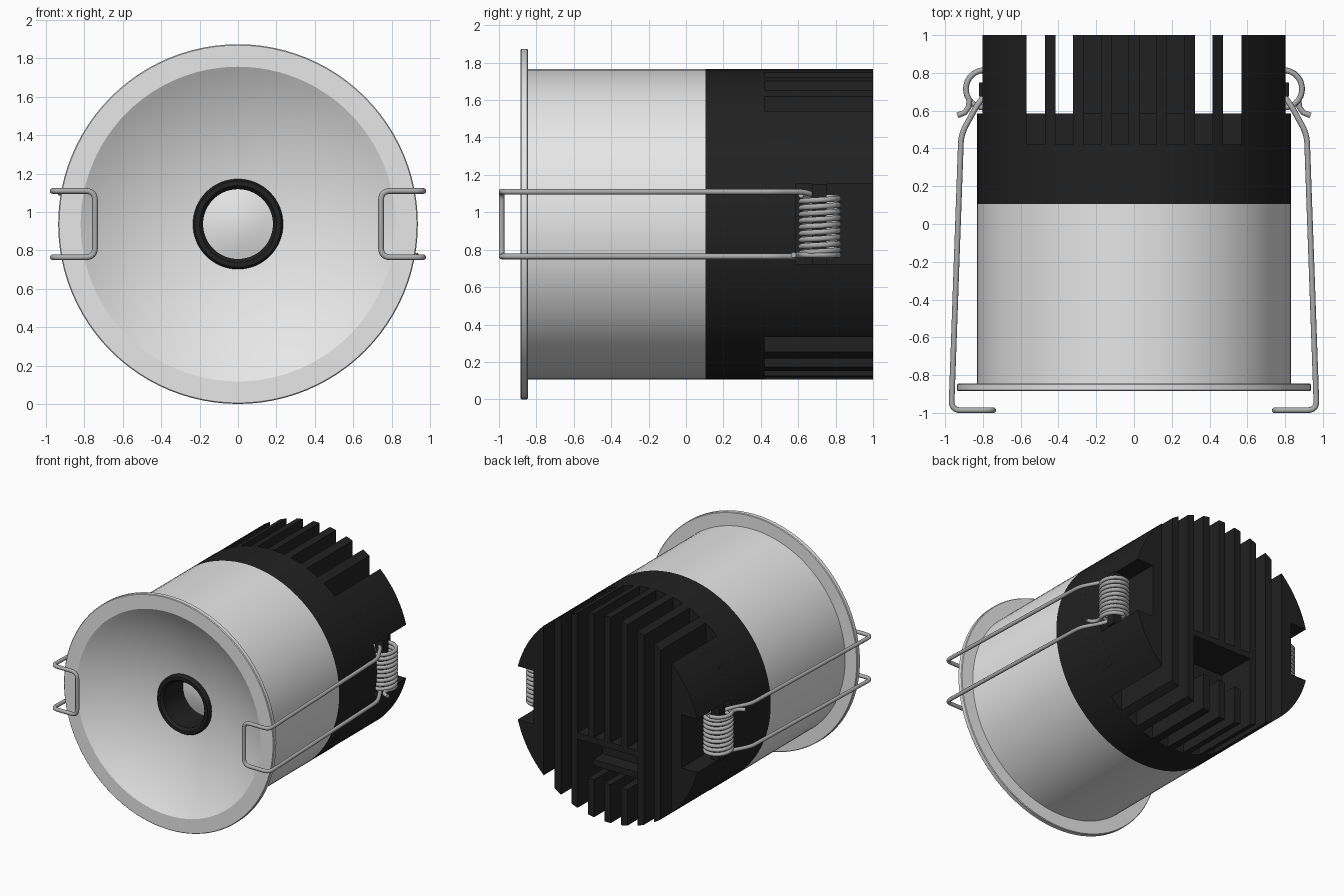
import bpy, bmesh, math
from mathutils import Vector, Matrix

if "Cube" in bpy.data.objects:
    bpy.data.objects.remove(bpy.data.objects["Cube"])

C = 0.937  # height of the lamp axis
R = 0.83   # body radius


def material(name, value):
    m = bpy.data.materials.new(name)
    m.use_nodes = True
    col = (value, value, value, 1)
    m.diffuse_color = col
    m.node_tree.nodes["Principled BSDF"].inputs["Base Color"].default_value = col
    return m


SILVER = material("light grey", 0.8)
BLACK = material("matte black", 0.015)
WHITE = material("lens white", 1.0)
STEEL = material("spring steel", 0.42)


def smooth(ob, degrees=30):
    bpy.ops.object.select_all(action="DESELECT")
    ob.select_set(True)
    bpy.context.view_layer.objects.active = ob
    bpy.ops.object.shade_smooth_by_angle(angle=math.radians(degrees))


def add(name, bm, mat):
    bmesh.ops.recalc_face_normals(bm, faces=bm.faces)
    mesh = bpy.data.meshes.new(name)
    bm.to_mesh(mesh)
    bm.free()
    ob = bpy.data.objects.new(name, mesh)
    bpy.context.collection.objects.link(ob)
    mesh.materials.append(mat)
    smooth(ob)
    return ob


def lathe(name, profile, mat, closed=True, steps=96):
    """Spin (radius, y) points about the lamp axis."""
    bm = bmesh.new()
    vs = [bm.verts.new((r, y, C)) for r, y in profile]
    edges = [bm.edges.new(p) for p in zip(vs, vs[1:])]
    if closed:
        edges.append(bm.edges.new((vs[-1], vs[0])))
    bmesh.ops.spin(bm, geom=vs + edges, cent=(0, 0, C), axis=(0, 1, 0),
                   angle=math.tau, steps=steps, use_duplicate=False)
    bmesh.ops.remove_doubles(bm, verts=bm.verts, dist=0.0005)
    add(name, bm, mat)


def prism(name, outline, y0, y1):
    """Extrude an (x, z) outline along y; z is relative to the axis."""
    bm = bmesh.new()
    face = bm.faces.new([bm.verts.new((x, y0, C + z)) for x, z in outline])
    out = bmesh.ops.extrude_face_region(bm, geom=[face])["geom"]
    bmesh.ops.translate(bm, vec=(0, y1 - y0, 0),
                        verts=[v for v in out if isinstance(v, bmesh.types.BMVert)])
    add(name, bm, BLACK)


def box(name, x0, x1, y0, y1, z0, z1):
    prism(name, [(x0, z0), (x1, z0), (x1, z1), (x0, z1)], y0, y1)


def arc(x0, x1, sign, n=8):
    """Points of the body circle between two x values, above or below the axis."""
    a0, a1 = math.acos(x0 / R), math.acos(x1 / R)
    return [(R * math.cos(a0 + (a1 - a0) * i / n),
             sign * R * math.sin(a0 + (a1 - a0) * i / n)) for i in range(n + 1)]


# Housing with flange and shallow bowl reflector
rim_y, bowl_r = -0.885, 1.56
edge = math.sqrt(bowl_r ** 2 - 0.82 ** 2)
bowl = []
for i in range(17):
    r = 0.21 + (0.82 - 0.21) * i / 16
    bowl.append((r, rim_y + math.sqrt(bowl_r ** 2 - r * r) - edge))
lathe("housing", bowl + [(0.932, rim_y), (0.937, -0.88), (0.937, -0.85), (0.932, -0.845),
                         (R, -0.845), (R, 0.105), (0.21, 0.105)], SILVER)

# Aperture tube and gently domed lens
lathe("aperture_ring", [(0.235, -0.6), (0.235, -0.695), (0.225, -0.71), (0.2, -0.71),
                        (0.182, -0.69), (0.182, -0.3), (0.235, -0.3)], BLACK, steps=64)
lathe("lens", [(0.19 * i / 8, -0.44 - 0.035 * math.cos(i * math.pi / 16))
               for i in range(9)], WHITE, closed=False, steps=48)

# Heat sink: drum, raised slot floor, fins
circle = [(R * math.cos(a * math.tau / 96), R * math.sin(a * math.tau / 96)) for a in range(96)]
prism("heat_sink_drum", circle, 0.105, 0.42)
h = 0.45
w = math.sqrt(R * R - h * h)
floor = arc(-w, -R, 1) + arc(-R, -w, -1)[1:] + arc(w, R, -1) + arc(R, w, 1)[1:]
prism("slot_floor", floor, 0.42, 0.585)

pitch, half = 0.148, 0.028
well_top, well_low = -0.18, -0.52
for i in range(-3, 4):
    x0, x1 = i * pitch - half, i * pitch + half
    upper, lower = arc(x0, x1, 1), arc(x1, x0, -1)
    if abs(i) < 2:
        prism("upper_fin", upper + [(x1, well_top), (x0, well_top)], 0.42, 1)
        prism("lower_fin", [(x0, well_low), (x1, well_low)] + lower, 0.42, 1)
    else:
        prism("outer_fin", upper + lower, 0.42, 1)

# Cable well that closes off the middle slots
box("well_bridge", -0.3, 0.3, 0.55, 1, well_top - 0.05, well_top)
box("well_sill", -0.3, 0.3, 0.55, 0.8, well_low, well_low + 0.05)
box("well_floor", -0.3, 0.3, 0.55, 0.68, well_low, well_top)

# Side lobes with a notch for each spring
notch = 0.215
nx = math.sqrt(R * R - notch * notch)
lobe = arc(0.57, nx, 1) + [(0.66, notch), (0.66, -notch)] + arc(nx, 0.57, -1)
prism("left_lobe", lobe, 0.42, 1)
prism("right_lobe", [(-x, z) for x, z in lobe], 0.42, 1)
shoulder = arc(0.62, R, 1) + arc(R, 0.62, -1)[1:]
prism("left_shoulder", shoulder, 0.42, 0.585)
prism("right_shoulder", [(-x, z) for x, z in shoulder], 0.42, 0.585)


# Spring clips, one per side, turned half a revolution about the axis
def wire(name, pts, side):
    cu = bpy.data.curves.new(name, "CURVE")
    cu.dimensions = "3D"
    cu.bevel_depth = 0.015
    cu.bevel_resolution = 4
    cu.use_fill_caps = True
    sp = cu.splines.new("POLY")
    sp.points.add(len(pts) - 1)
    turn = Matrix.Rotation(math.pi if side < 0 else 0, 3, "Y")
    for p, q in zip(sp.points, pts):
        p.co = (*(turn @ Vector(q) + Vector((0, 0, C))), 1)
    cu.materials.append(STEEL)
    ob = bpy.data.objects.new(name, cu)
    bpy.context.collection.objects.link(ob)
    bpy.ops.object.select_all(action="DESELECT")
    ob.select_set(True)
    bpy.context.view_layer.objects.active = ob
    bpy.ops.object.convert(target="MESH")
    smooth(bpy.context.object, 65)


def rounded(pts, r):
    """Round the corners of a polyline with short quadratic arcs."""
    out = [Vector(pts[0])]
    for a, b, c in zip(pts, pts[1:], pts[2:]):
        a, b, c = Vector(a), Vector(b), Vector(c)
        p = b + (a - b).normalized() * r
        q = b + (c - b).normalized() * r
        for i in range(7):
            t = i / 6
            out.append(p * (1 - t) ** 2 + b * 2 * t * (1 - t) + q * t * t)
    return out + [Vector(pts[-1])]


ax, ay, cr, turns, arm_z = 0.79, 0.715, 0.1, 9, 0.173
half_arm = [(0.79, 0.68, 0.155), (0.825, 0.64, arm_z), (0.915, 0.475, arm_z),
            (0.967, -0.986, arm_z), (0.745, -0.986, arm_z)]
arm = half_arm + [(x, y, -z) for x, y, z in reversed(half_arm)]
helix = []
for i in range(turns * 20 + 1):
    a = -math.pi / 2 - math.tau * i / 20
    z = 0.155 - 0.31 * i / (turns * 20)
    helix.append((ax + cr * math.cos(a), ay + cr * math.sin(a), z))
hook = [(ax + cr * math.cos(a / 10), ay + cr * math.sin(a / 10), -0.165)
        for a in range(16, -7, -2)]
hook += [(0.875, 0.62, -0.165), (0.895, 0.59, -0.165), (0.935, 0.575, -0.165)]

for side, label in ((1, "left"), (-1, "right")):
    wire(label + "_clip_arm", rounded(arm, 0.05), side)
    wire(label + "_clip_coil", helix, side)
    wire(label + "_clip_hook", hook, side)
    # Post that holds the coil
    a, b = sorted((side * 0.75, side * 0.82))
    box(label + "_coil_post", a, b, 0.675, 0.75, -notch, notch)
